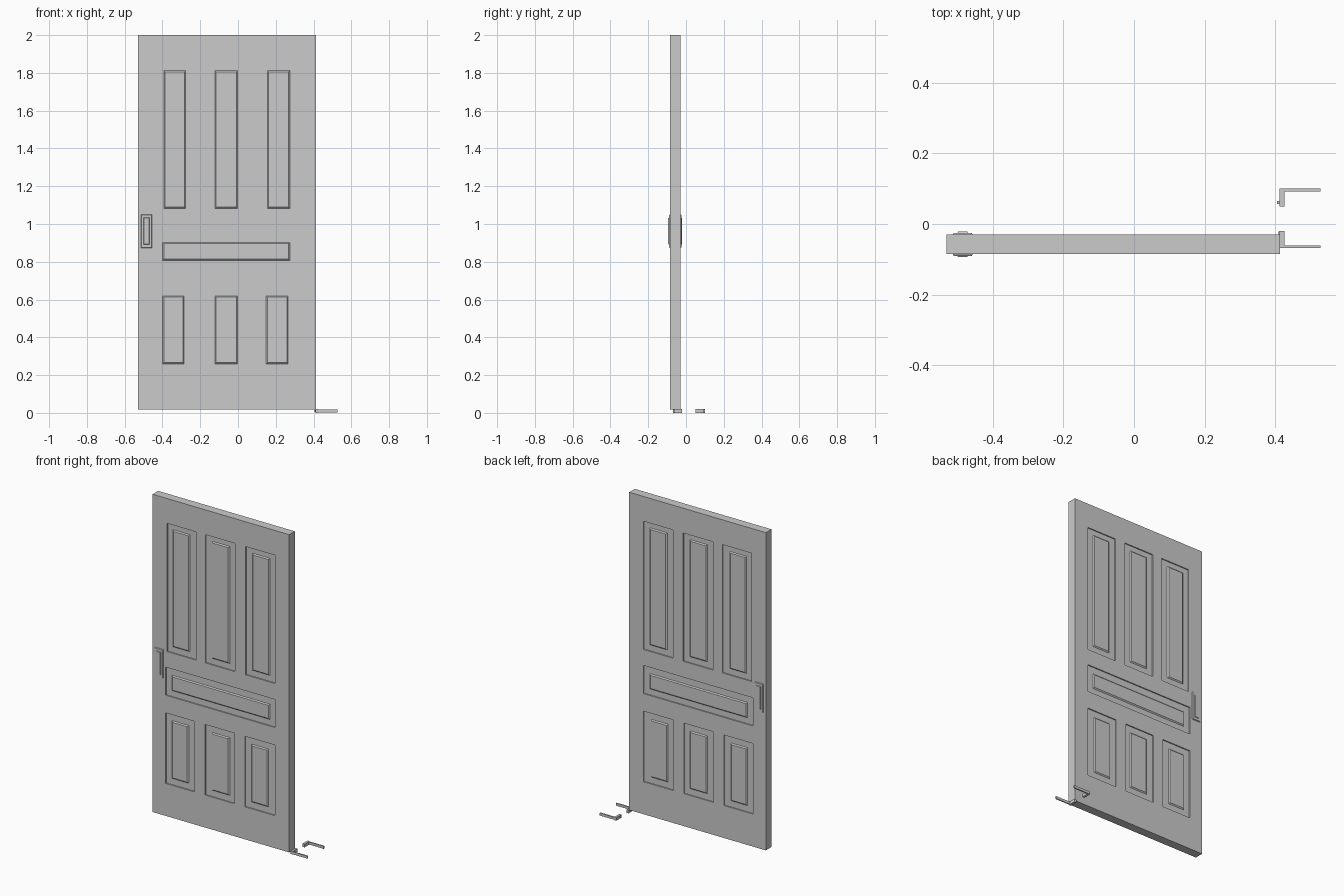
import bpy, bmesh

cube = bpy.data.objects.get("Cube")
if cube:
    bpy.data.objects.remove(cube, do_unlink=True)

grey = bpy.data.materials.new("warm_grey")
grey.use_nodes = True
COLOUR = (0.6, 0.6, 0.6, 1)
grey.diffuse_color = COLOUR
grey.node_tree.nodes["Principled BSDF"].inputs["Base Color"].default_value = COLOUR

FRONT, BACK = -0.085, -0.03
RECESS, RAISE = 0.007, 0.006


def make(name, build):
    bm = bmesh.new()
    build(bm)
    bmesh.ops.recalc_face_normals(bm, faces=bm.faces)
    mesh = bpy.data.meshes.new(name)
    bm.to_mesh(mesh)
    bm.free()
    mesh.materials.append(grey)
    obj = bpy.data.objects.new(name, mesh)
    bpy.context.collection.objects.link(obj)
    return obj


def box(bm, x, y, z):
    verts = bmesh.ops.create_cube(bm, size=1)["verts"]
    for v in verts:
        v.co = [(a + b) / 2 + c * (b - a) for c, (a, b) in zip(v.co, (x, y, z))]


def frustum(bm, x, z, base, top, slope):
    """Rectangle on the door face, rising from base to a smaller top."""
    rings = []
    for y, s in ((base, 0), (top, slope)):
        rings.append([bm.verts.new(p) for p in (
            (x[0] + s, y, z[0] + s), (x[1] - s, y, z[0] + s),
            (x[1] - s, y, z[1] - s), (x[0] + s, y, z[1] - s))])
    low, high = rings
    bm.faces.new(low)
    bm.faces.new(high)
    for i in range(4):
        j = (i + 1) % 4
        bm.faces.new((low[i], low[j], high[j], high[i]))


# Panel layout: outer recess and inner raised field, as x and z ranges
upper, middle, lower = (1.045, 1.845), (0.77, 0.945), (0.22, 0.66)
upper_in, middle_in, lower_in = (1.08, 1.815), (0.805, 0.905), (0.257, 0.622)
panels = [
    ((-0.43, -0.23), upper, (-0.395, -0.275), upper_in),
    ((-0.165, 0.04), upper, (-0.125, 0), upper_in),
    ((0.112, 0.315), upper, (0.153, 0.277), upper_in),
    ((-0.44, 0.315), middle, (-0.402, 0.277), middle_in),
    ((-0.44, -0.24), lower, (-0.402, -0.283), lower_in),
    ((-0.168, 0.035), lower, (-0.125, 0), lower_in),
    ((0.107, 0.315), lower, (0.147, 0.268), lower_in),
]
sides = ((FRONT, 1), (BACK, -1))

# Door slab with recesses cut on both faces
door = make("door_slab", lambda bm: box(bm, (-0.53, 0.413), (FRONT, BACK), (0.017, 2)))


def recesses(bm):
    for face, inward in sides:
        for x, z, _, _ in panels:
            box(bm, x, sorted((face - inward * 0.05, face + inward * RECESS)), z)


cutter = make("recess_cutter", recesses)
cutter.hide_render = True
cut = door.modifiers.new("recesses", "BOOLEAN")
cut.object = cutter
cut.solver = "EXACT"
bpy.context.view_layer.objects.active = door
bpy.ops.object.modifier_apply(modifier=cut.name)
bpy.data.objects.remove(cutter, do_unlink=True)

# Raised panel fields and grip plates on both faces
for (face, inward), label in zip(sides, ("front", "back")):
    floor = face + inward * RECESS

    def fields(bm):
        for _, _, x, z in panels:
            frustum(bm, x, z, floor + inward * 0.002, floor - inward * RAISE, 0.009)

    def plate(bm):
        frustum(bm, (-0.514, -0.455), (0.872, 1.052), face + inward * 0.002, face - inward * 0.005, 0.004)
        frustum(bm, (-0.5, -0.469), (0.89, 1.034), face - inward * 0.004, face - inward * 0.009, 0.003)

    make(label + "_raised_panels", fields)
    make(label + "_handle_plate", plate)


# Bent hinge pins beside the bottom corner
def hinge(y_leg, y_bar, y_nub, x_nub):
    def build(bm):
        box(bm, (0.411, 0.425), y_leg, (0, 0.02))
        box(bm, (0.42, 0.527), y_bar, (0.002, 0.018))
        box(bm, (x_nub, 0.416), y_nub, (0.005, 0.015))
    return build


make("front_hinge", hinge((-0.068, -0.02), (-0.068, -0.061), (-0.03, -0.021), 0.408))
make("back_hinge", hinge((0.05, 0.1), (0.092, 0.1), (0.056, 0.065), 0.405))
